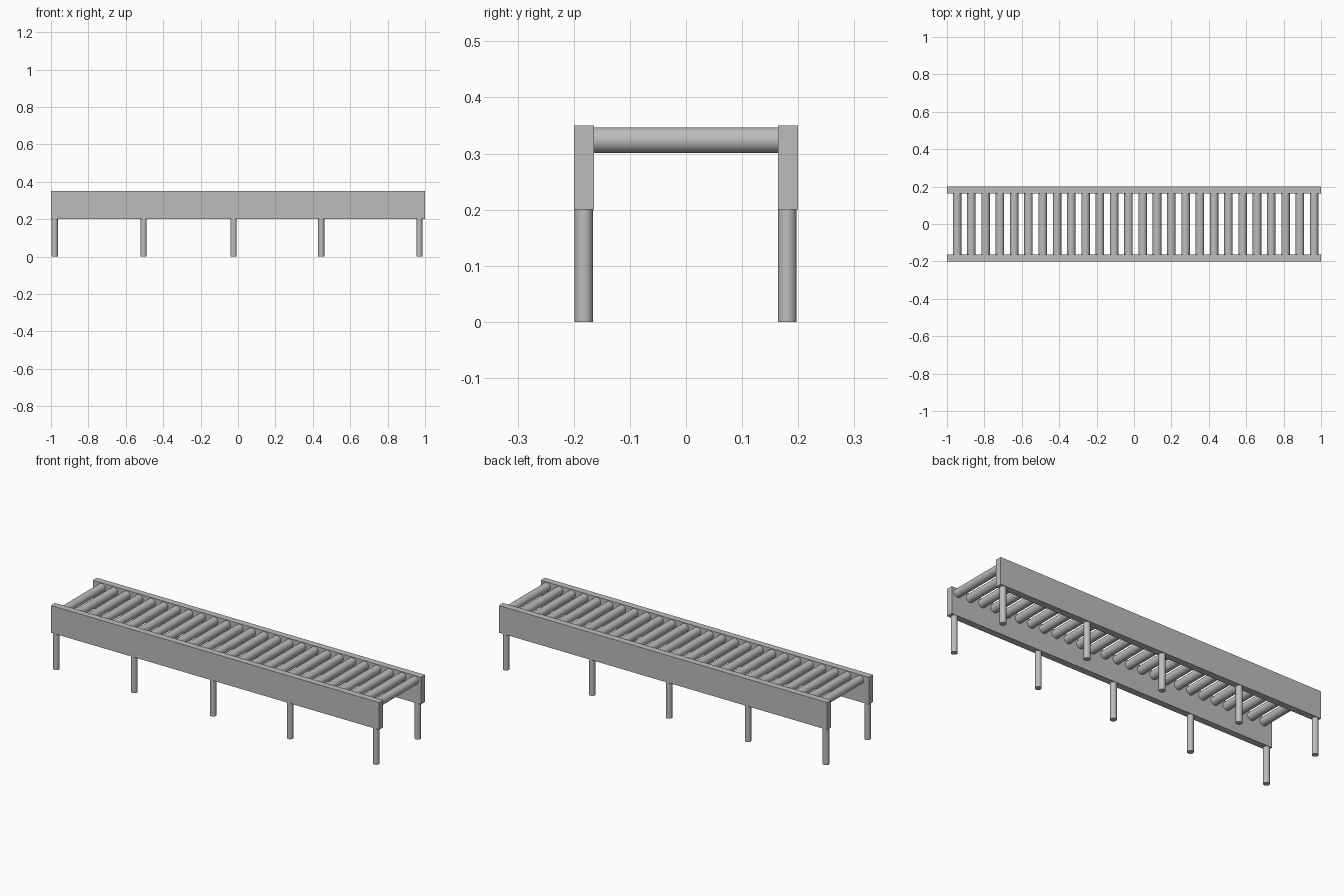
import bpy, math

if "Cube" in bpy.data.objects:
    bpy.data.objects.remove(bpy.data.objects["Cube"])

# One flat metal grey for everything
metal = bpy.data.materials.new("light grey metal")
metal.diffuse_color = (0.50, 0.515, 0.50, 1)
metal.use_nodes = True
metal.node_tree.nodes["Principled BSDF"].inputs["Base Color"].default_value = metal.diffuse_color

RAIL_IN, RAIL_OUT = 0.164, 0.2
RAIL_BOTTOM, RAIL_TOP = 0.2, 0.35


def rail(name, side):
    y = side * (RAIL_IN + RAIL_OUT) / 2
    bpy.ops.mesh.primitive_cube_add(size=1, location=(0, y, (RAIL_BOTTOM + RAIL_TOP) / 2))
    ob = bpy.context.object
    ob.name = name
    ob.scale = (2, RAIL_OUT - RAIL_IN, RAIL_TOP - RAIL_BOTTOM)
    bpy.ops.object.transform_apply(location=False, rotation=False, scale=True)
    ob.data.materials.append(metal)


def rod(name, radius, length, location, rotation=(0, 0, 0)):
    bpy.ops.mesh.primitive_cylinder_add(vertices=32, radius=radius, depth=length,
                                        location=location, rotation=rotation)
    ob = bpy.context.object
    ob.name = name
    bpy.ops.object.shade_smooth_by_angle(angle=math.radians(40))
    ob.data.materials.append(metal)


# Side rails
rail("front_rail", -1)
rail("back_rail", 1)

# Rollers between the rails
COUNT, FIRST, LAST = 26, -0.946, 0.963
for i in range(COUNT):
    x = FIRST + (LAST - FIRST) * i / (COUNT - 1)
    rod(f"roller_{i + 1}", 0.0228, 2 * RAIL_IN, (x, 0, 0.3238), (math.pi / 2, 0, 0))

# Legs under each rail
for name, y in (("front_leg", -0.182), ("back_leg", 0.1805)):
    for i, x in enumerate((-0.98, -0.505, -0.024, 0.445, 0.97)):
        rod(f"{name}_{i + 1}", 0.0165, RAIL_BOTTOM, (x, y, RAIL_BOTTOM / 2))
